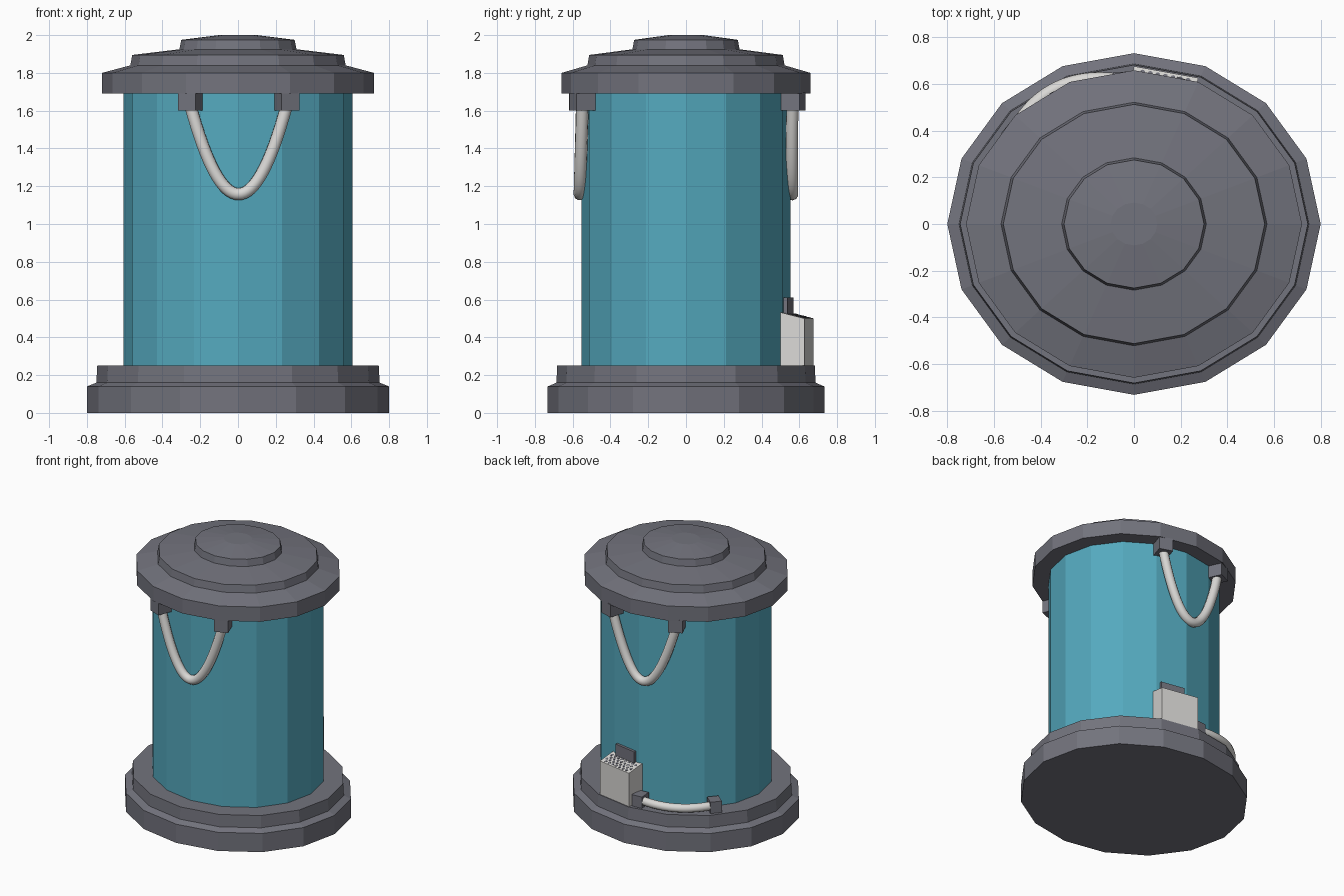
import bpy, bmesh, math
from mathutils import Matrix, Vector

if "Cube" in bpy.data.objects:
    bpy.data.objects.remove(bpy.data.objects["Cube"])

RY = 0.915  # y squash of the oval plan


def material(name, rgb):
    m = bpy.data.materials.new(name)
    m.diffuse_color = (*rgb, 1)
    m.use_nodes = True
    m.node_tree.nodes["Principled BSDF"].inputs["Base Color"].default_value = m.diffuse_color
    return m


TEAL = material("teal", (0.09, 0.40, 0.52))
GREY = material("dark grey", (0.17, 0.172, 0.205))
WHITE = material("off white", (0.70, 0.69, 0.67))


def finish(bm, name, mat, matrix=Matrix()):
    bmesh.ops.recalc_face_normals(bm, faces=bm.faces)
    me = bpy.data.meshes.new(name)
    bm.to_mesh(me)
    bm.free()
    me.materials.append(mat)
    ob = bpy.data.objects.new(name, me)
    ob.matrix_world = matrix
    bpy.context.collection.objects.link(ob)
    return ob


def lathe(name, profile, mat, sides=16):
    """Oval 16-sided turned part; profile is (x radius, z) from bottom to top."""
    bm = bmesh.new()
    rings = []
    for r, z in profile:
        if r == 0:
            rings.append([bm.verts.new((0, 0, z))] * sides)
        else:
            rings.append([bm.verts.new((r * math.cos(a), RY * r * math.sin(a), z))
                          for a in (2 * math.pi * i / sides for i in range(sides))])
    for lo, hi in zip(rings, rings[1:]):
        for i in range(sides):
            j = (i + 1) % sides
            quad = list(dict.fromkeys((lo[i], lo[j], hi[j], hi[i])))
            bm.faces.new(quad)
    bm.faces.new(rings[0][::-1])
    if profile[-1][0]:
        bm.faces.new(rings[-1])
    return finish(bm, name, mat)


def box(name, centre, size, mat, turn=0, matrix=Matrix()):
    bm = bmesh.new()
    bmesh.ops.create_cube(bm, size=1)
    bmesh.ops.scale(bm, vec=size, verts=bm.verts)
    m = matrix @ Matrix.Translation(centre) @ Matrix.Rotation(turn, 4, 'Z')
    return finish(bm, name, mat, m)


def cable(name, points, radius):
    cu = bpy.data.curves.new(name, 'CURVE')
    cu.dimensions = '3D'
    cu.bevel_depth = radius
    cu.bevel_resolution = 3
    cu.use_fill_caps = True
    sp = cu.splines.new('POLY')
    sp.points.add(len(points) - 1)
    for p, co in zip(sp.points, points):
        p.co = (*co, 1)
    cu.materials.append(WHITE)
    ob = bpy.data.objects.new(name, cu)
    bpy.context.collection.objects.link(ob)
    bpy.ops.object.select_all(action='DESELECT')
    ob.select_set(True)
    bpy.context.view_layer.objects.active = ob
    bpy.ops.object.convert(target='MESH')
    bpy.ops.object.shade_smooth_by_angle(angle=math.radians(50))


# turned drum parts
lathe("base", [(0.80, 0), (0.80, 0.14), (0.75, 0.16), (0.745, 0.25)], GREY)
lathe("drum_body", [(0.606, 0.24), (0.606, 1.70)], TEAL)
lathe("lid", [(0.72, 1.69), (0.72, 1.80), (0.57, 1.84), (0.56, 1.895), (0.31, 1.925),
              (0.30, 1.975), (0.10, 2.0), (0, 2.0)], GREY)

# hanging cables with a bracket at each end, front and back
for side, s, xs in (("front", -1, (-0.252, 0.258)), ("back", 1, (-0.295, 0.215))):
    ys = []
    for n, x in enumerate(xs):
        y = s * (0.045 + 0.555 * math.sqrt(1 - (x / 0.606) ** 2))
        ys.append(y)
        box(f"{side}_bracket_{n + 1}", (x, y, 1.648), (0.10, 0.11, 0.096), GREY,
            turn=math.atan2(-s * x, abs(y)) * 0.85)
    pts = []
    for i in range(33):
        t = -1 + i / 16
        x = (xs[0] + xs[1]) / 2 + t * (xs[1] - xs[0]) / 2
        y = s * 0.562 * (1 - t * t) + t * t * (ys[0] * (1 - t) + ys[1] * (1 + t)) / 2
        pts.append((x, y, 1.158 + 0.47 * t * t))
    cable(f"{side}_hanging_cable", pts, 0.033)

# vent box on the back face, in a frame with y pointing out of that face
face = Matrix.Translation((0.116, 0.533, 0)) @ Matrix.Rotation(math.radians(-10.3), 4, 'Z')
W, D, Z_IN, Z_OUT = 0.14, 0.12, 0.535, 0.50
bm = bmesh.new()
ends = [[bm.verts.new((x, y, z)) for y, z in ((-0.02, 0.24), (D, 0.24), (D, Z_OUT), (-0.02, Z_IN))]
        for x in (-W, W)]
for i in range(4):
    j = (i + 1) % 4
    bm.faces.new((ends[0][i], ends[0][j], ends[1][j], ends[1][i]))
bm.faces.new(ends[0])
bm.faces.new(ends[1])
finish(bm, "vent_box", WHITE, face)
box("vent_back_plate", (0, 0.005, 0.555), (0.18, 0.03, 0.11), GREY, matrix=face)

# staggered round vent holes on the sloping top
bm = bmesh.new()
slope = math.atan2(Z_OUT - Z_IN, D + 0.02)
for row in range(4):
    y = 0.03 + row * 0.024
    z = Z_IN + (y + 0.02) * math.tan(slope)
    for k in range(8 - row % 2):
        x = (k - (7 - row % 2) / 2) * 0.033
        m = Matrix.Translation((x, y, z)) @ Matrix.Rotation(slope, 4, 'X')
        bmesh.ops.create_cone(bm, cap_ends=True, segments=8, radius1=0.0105, radius2=0.0105,
                              depth=0.004, matrix=m)
finish(bm, "vent_holes", GREY, face)

# low cable lying on the base rim, bowed outward between two brackets
a0, a1 = math.radians(94), math.radians(140)
pts = []
for i in range(25):
    t = i / 24
    a = a0 + (a1 - a0) * t
    r = 0.67 + 0.045 * math.sin(math.pi * t)
    pts.append((r * math.cos(a), RY * r * math.sin(a), 0.292))
cable("low_cable", pts, 0.03)
for n, a in enumerate((a0, a1)):
    box(f"low_bracket_{n + 1}", (0.665 * math.cos(a), RY * 0.665 * math.sin(a), 0.29),
        (0.08, 0.09, 0.09), GREY, turn=a - math.pi / 2)
